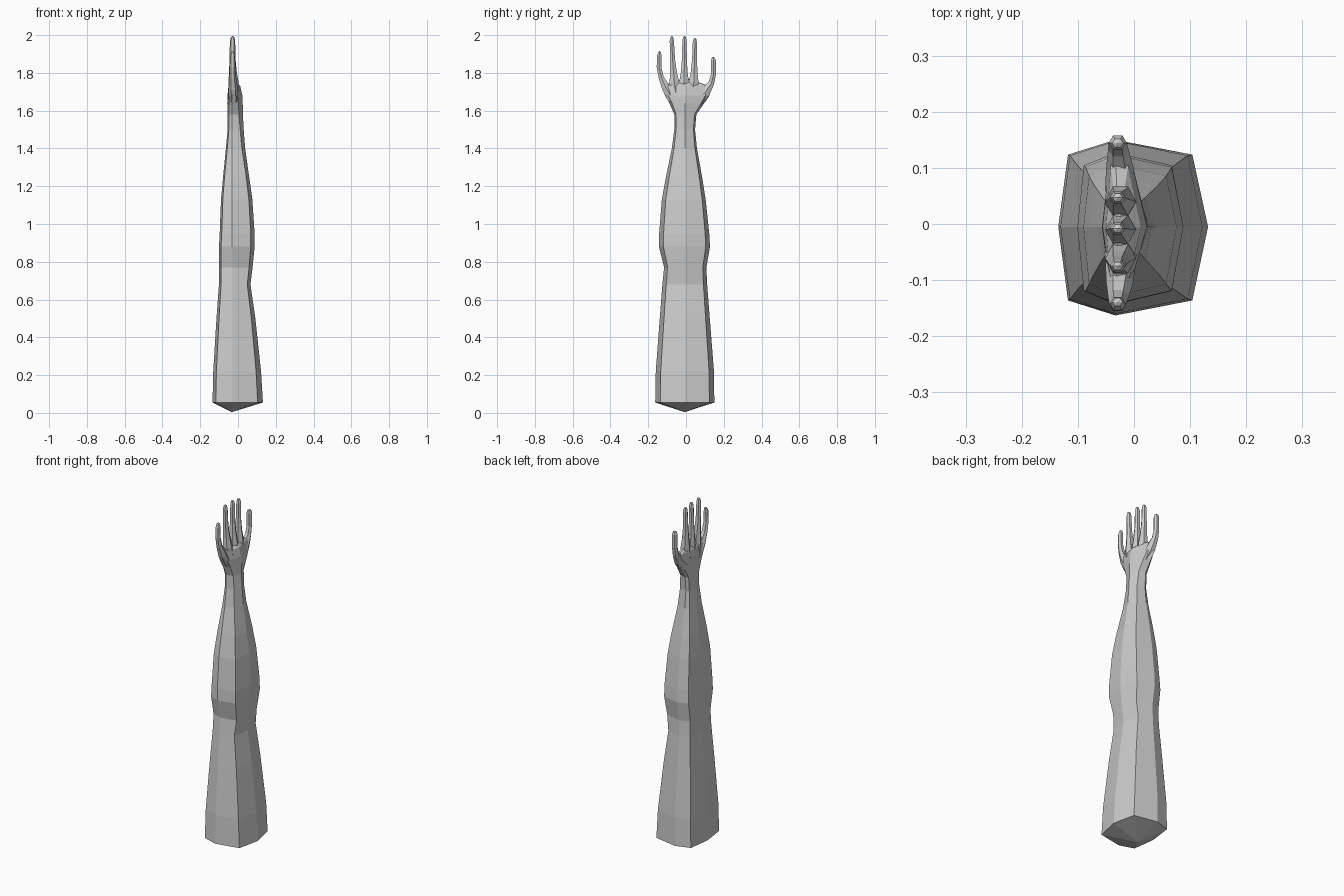
import bpy, bmesh, math
from mathutils import Vector

skin = bpy.data.materials.new("plain grey")
skin.diffuse_color = (0.6, 0.6, 0.6, 1)


def loft(name, rings, start=None, end=None):
    """Skin a stack of equal-sized rings, closing each end with a fan to a point or a flat cap."""
    bm = bmesh.new()
    loops = [[bm.verts.new(p) for p in ring] for ring in rings]
    n = len(loops[0])
    for a, b in zip(loops, loops[1:]):
        for i in range(n):
            j = (i + 1) % n
            bm.faces.new((a[i], a[j], b[j], b[i]))
    for loop, tip in ((loops[0], start), (loops[-1], end)):
        if tip is None:
            bm.faces.new(loop)
        else:
            v = bm.verts.new(tip)
            for i in range(n):
                bm.faces.new((loop[i], loop[(i + 1) % n], v))
    bmesh.ops.recalc_face_normals(bm, faces=bm.faces)
    me = bpy.data.meshes.new(name)
    bm.to_mesh(me)
    bm.free()
    me.materials.append(skin)
    ob = bpy.data.objects.new(name, me)
    bpy.context.collection.objects.link(ob)
    return ob


def arm_ring(z, x0, x1, y0, y1, k=0.83):
    """Eight-sided section: four ridge points and four corners, k sets corner width."""
    cx, cy = -0.033, -0.005
    out = []
    for sx, sy in ((-1, 0), (-1, -1), (0, -1), (1, -1), (1, 0), (1, 1), (0, 1), (-1, 1)):
        f = k if sx and sy else 1
        g = 0.83 if sx and sy else 1
        x = cx + (x1 - cx if sx > 0 else cx - x0) * sx * f
        y = cy + (y1 - cy if sy > 0 else cy - y0) * sy * g
        out.append((x, y, z))
    return out


# Arm from the shoulder cut to the palm: height, x range, y range, corner width
sections = [
    (0.055, -0.135, 0.132, -0.163, 0.150),
    (0.22, -0.131, 0.122, -0.160, 0.148),
    (0.50, -0.114, 0.092, -0.139, 0.126),
    (0.68, -0.101, 0.066, -0.125, 0.112),
    (0.77, -0.101, 0.077, -0.116, 0.108),
    (0.88, -0.101, 0.088, -0.143, 0.127),
    (0.95, -0.097, 0.088, -0.142, 0.123),
    (1.13, -0.090, 0.076, -0.128, 0.104),
    (1.25, -0.079, 0.059, -0.106, 0.085),
    (1.40, -0.064, 0.038, -0.075, 0.058, 0.75),
    (1.50, -0.055, 0.030, -0.062, 0.048, 0.7),
    (1.58, -0.056, 0.026, -0.062, 0.055, 0.65),
    (1.64, -0.057, 0.025, -0.088, 0.097, 0.6),
    (1.68, -0.056, 0.023, -0.112, 0.125, 0.55),
    (1.73, -0.050, 0.012, -0.125, 0.125, 0.5),
]
loft("arm", [arm_ring(*s) for s in sections],
     start=(-0.033, -0.007, 0.004), end=(-0.028, -0.005, 1.775))


def finger(name, path):
    """Six-sided tube along (y, z, half depth, half width), slanting toward a rounded tip."""
    pts = [Vector((y, z)) for y, z, _, _ in path]
    rings = []
    for i, (y, z, rx, ry) in enumerate(path):
        d = (pts[min(i + 1, len(pts) - 1)] - pts[max(i - 1, 0)]).normalized()
        cx = -0.029 + max(0, rx - 0.016) * 0.45
        rings.append([(cx + rx * math.cos(a), y + ry * math.sin(a) * d.y,
                       z - ry * math.sin(a) * d.x)
                      for a in (i * math.tau / 6 for i in range(6))])
    y, z = path[-1][:2]
    loft(name, rings, end=(-0.029, y, z + 0.005))


# Three middle fingers, broad at the knuckle
for name, y0, y1, top in (("ring_finger", -0.062, -0.075, 1.995),
                          ("middle_finger", -0.010, -0.008, 1.995),
                          ("index_finger", 0.041, 0.047, 1.985)):
    finger(name, [(y0 * 0.8, 1.66, 0.030, 0.026), (y0, 1.75, 0.027, 0.030),
                  (y0 * 0.7 + y1 * 0.3, 1.80, 0.021, 0.021),
                  (y0 * 0.3 + y1 * 0.7, 1.87, 0.016, 0.015),
                  (y1, top - 0.025, 0.014, 0.013), (y1, top - 0.005, 0.009, 0.008)])

# Little finger and thumb curve outward then up
finger("little_finger", [(-0.070, 1.66, 0.027, 0.030), (-0.105, 1.72, 0.024, 0.026),
                         (-0.131, 1.775, 0.018, 0.016), (-0.143, 1.83, 0.015, 0.014),
                         (-0.142, 1.89, 0.014, 0.014), (-0.139, 1.91, 0.009, 0.008)])
finger("thumb", [(0.060, 1.66, 0.028, 0.040), (0.103, 1.70, 0.024, 0.032),
                 (0.134, 1.745, 0.018, 0.018), (0.145, 1.79, 0.016, 0.015),
                 (0.145, 1.865, 0.016, 0.015), (0.144, 1.88, 0.010, 0.009)])
